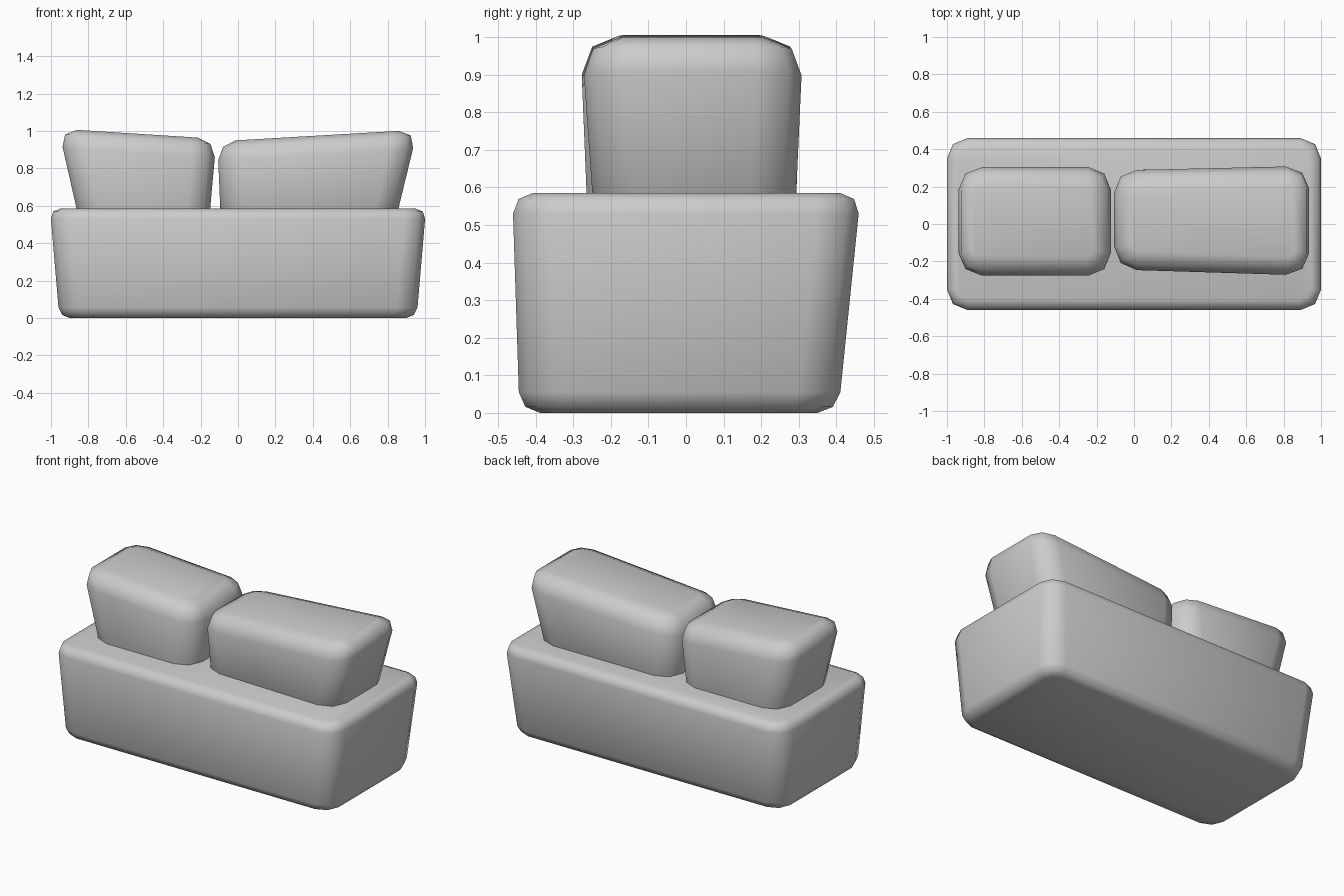
import bpy
import bmesh

cube = bpy.data.objects.get("Cube")
if cube:
    bpy.data.objects.remove(cube, do_unlink=True)

grey = bpy.data.materials.new("plain grey")
grey.use_nodes = True
colour = (0.6, 0.6, 0.6, 1)
grey.diffuse_color = colour
grey.node_tree.nodes["Principled BSDF"].inputs["Base Color"].default_value = colour


def rounded_block(name, bottom, top, upright_round, rim_round):
    """Hull of two four-cornered rings, rounded on uprights, then on rims."""
    bm = bmesh.new()
    low = [bm.verts.new(p) for p in bottom]
    high = [bm.verts.new(p) for p in top]
    bm.faces.new(low[::-1])
    bm.faces.new(high)
    for i in range(4):
        j = (i + 1) % 4
        bm.faces.new((low[i], low[j], high[j], high[i]))
    uprights = [bm.edges.get((a, b)) for a, b in zip(low, high)]
    bmesh.ops.bevel(bm, geom=uprights, offset=upright_round, segments=2,
                    profile=0.5, affect='EDGES')
    bm.normal_update()
    rims = {e for f in bm.faces if abs(f.normal.z) > 0.8 for e in f.edges}
    bmesh.ops.bevel(bm, geom=list(rims), offset=rim_round, segments=2,
                    profile=0.5, affect='EDGES')
    bmesh.ops.recalc_face_normals(bm, faces=bm.faces)
    for f in bm.faces:
        f.smooth = True
    mesh = bpy.data.meshes.new(name)
    bm.to_mesh(mesh)
    bm.free()
    mesh.materials.append(grey)
    obj = bpy.data.objects.new(name, mesh)
    bpy.context.collection.objects.link(obj)
    return obj


def ring(x0, x1, front, back, z):
    """Corners counter-clockwise; front, back and z are (at x0, at x1)."""
    return [(x0, front[0], z[0]), (x1, front[1], z[1]),
            (x1, back[1], z[1]), (x0, back[0], z[0])]


def same(v):
    return (v, v)


# Wide lower block, slightly narrower at the bottom
rounded_block("base_block",
              ring(-0.955, 0.955, same(-0.443), same(0.405), same(0)),
              ring(-1.005, 1.005, same(-0.462), same(0.465), same(0.585)),
              0.11, 0.055)

# Shorter upper block with its top sloping down to the middle
rounded_block("short_top_block",
              ring(-0.81, -0.17, same(-0.255), same(0.285), same(0.35)),
              ring(-0.96, -0.115, same(-0.28), same(0.308), (1.012, 0.958)),
              0.12, 0.1)

# Longer upper block with its top sloping down to the middle
rounded_block("long_top_block",
              ring(-0.09, 0.83, (-0.215, -0.245), same(0.29), same(0.47)),
              ring(-0.11, 0.96, (-0.25, -0.283), (0.288, 0.315), (0.944, 1.006)),
              0.12, 0.1)
